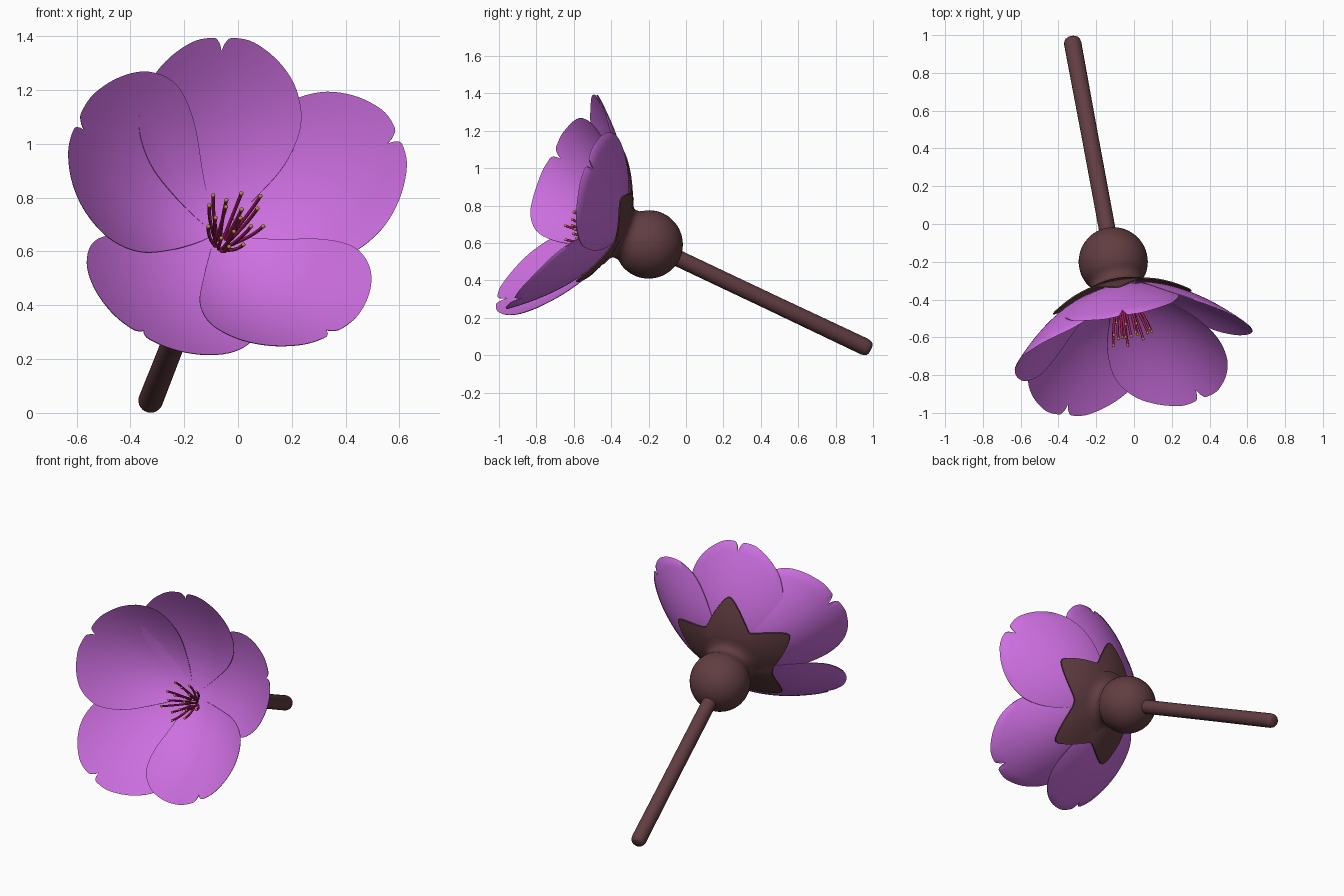
import bpy, bmesh, math
from mathutils import Vector, Matrix

if "Cube" in bpy.data.objects:
    bpy.data.objects.remove(bpy.data.objects["Cube"])

# Flower frame: local x/y across the bloom, local z along its facing axis
C = Vector((-0.11, -0.2, 0.593))
W = Vector((0.163, -0.9, 0.405)).normalized()
U = (Vector((1, 0, 0)) - W.x * W).normalized()
V = W.cross(U)
FRAME = Matrix((U, V, W)).transposed().to_4x4()
FRAME.translation = C


def material(name, rgb):
    m = bpy.data.materials.new(name)
    m.diffuse_color = (*rgb, 1)
    m.use_nodes = True
    m.node_tree.nodes["Principled BSDF"].inputs["Base Color"].default_value = m.diffuse_color
    return m


PURPLE = material("petal purple", (0.61, 0.16, 0.75))
BROWN = material("stem brown", (0.12, 0.047, 0.053))
MAGENTA = material("filament magenta", (0.36, 0.012, 0.10))
GOLD = material("anther gold", (0.50, 0.28, 0.05))


def finish(name, bm, mat, matrix=FRAME):
    bmesh.ops.recalc_face_normals(bm, faces=bm.faces[:])
    bm.transform(matrix)
    me = bpy.data.meshes.new(name)
    bm.to_mesh(me)
    bm.free()
    me.materials.append(mat)
    ob = bpy.data.objects.new(name, me)
    bpy.context.collection.objects.link(ob)
    bpy.ops.object.select_all(action='DESELECT')
    ob.select_set(True)
    bpy.context.view_layer.objects.active = ob
    bpy.ops.object.shade_smooth_by_angle(angle=math.radians(50))
    return ob


def lathe(name, profile, mat, matrix=FRAME, n=40):
    """Revolve (height, radius) points round local z, closing both ends."""
    bm = bmesh.new()
    rings = [[bm.verts.new((r * math.cos(2 * math.pi * i / n),
                            r * math.sin(2 * math.pi * i / n), t)) for i in range(n)]
             for t, r in profile]
    for a, b in zip(rings, rings[1:]):
        for i in range(n):
            j = (i + 1) % n
            bm.faces.new((a[i], a[j], b[j], b[i]))
    bm.faces.new(rings[0])
    bm.faces.new(rings[-1])
    return finish(name, bm, mat, matrix)


def fan_shell(name, rows, closed, mat, thick):
    """Closed thin shell from nested rows of points, fanned from the first point."""
    bm = bmesh.new()
    n = len(rows[1])
    count = n if closed else n - 1
    layers = []
    for dz in (0, -thick):
        top = bm.verts.new((rows[0][0], rows[0][1], rows[0][2] + dz))
        rv = [[bm.verts.new((p[0], p[1], p[2] + dz)) for p in row] for row in rows[1:]]
        layers.append((top, rv))
        for i in range(count):
            j = (i + 1) % n
            bm.faces.new((top, rv[0][i], rv[0][j]))
            for a, b in zip(rv, rv[1:]):
                bm.faces.new((a[i], b[i], b[j], a[j]))
    # rim joining the two layers
    loops = []
    for top, rv in layers:
        loop = list(rv[-1])
        if not closed:
            loop = [top] + [r[0] for r in rv[:-1]] + loop + [r[-1] for r in rv[-2::-1]]
        loops.append(loop)
    a, b = loops
    for i in range(len(a)):
        j = (i + 1) % len(a)
        bm.faces.new((a[i], a[j], b[j], b[i]))
    return finish(name, bm, mat)


def catmull(pts, steps):
    p = [Vector(q) for q in pts]
    out = []
    for i in range(len(p) - 1):
        a, b, c, d = p[max(i - 1, 0)], p[i], p[i + 1], p[min(i + 2, len(p) - 1)]
        for s in range(steps):
            t = s / steps
            out.append(0.5 * (2 * b + (c - a) * t + (2 * a - 5 * b + 4 * c - d) * t ** 2
                              + (3 * b - a - 3 * c + d) * t ** 3))
    return out + [p[-1]]


def cup(r, R, T):
    """Height of the bowl at radius r, reaching height T at radius R."""
    k = r / R
    return 0.18 + (T - 0.18) * k - 0.36 * k * (1 - k)


# Petals: angle, notch radius, notch height, edge curl, width
PETALS = {
    "petal_right": (23, 0.64, 0.55, 0.1, 0.99),
    "petal_top": (94, 0.585, 0.55, 0.0, 0.95),
    "petal_left": (158, 0.605, 0.54, 0.6, 1.07),
    "petal_lower_left": (240, 0.665, 0.53, 0.0, 1.08),
    "petal_lower_right": (303, 0.645, 0.57, 0.35, 1.0),
}
HALF = [(0.05, 0.04), (0.16, 0.14), (0.27, 0.25), (0.322, 0.37), (0.298, 0.49),
        (0.225, 0.585), (0.125, 0.650), (0.04, 0.667), (0.012, 0.654), (0, 0.63)]
half = catmull(HALF, 5)
outline = half + [Vector((-p.x, p.y)) for p in reversed(half[:-1])]

for name, (ang, R, T, curl, wid) in PETALS.items():
    ca, sa = math.cos(math.radians(ang)), math.sin(math.radians(ang))
    rows = [(0, 0, 0.18)]
    for s in range(1, 17):
        row = []
        for p in outline:
            x, y = p.x * wid * s / 16, p.y * R / 0.635 * s / 16
            t = cup(math.hypot(x, y), R, T) + curl * x * x
            row.append((y * ca + x * sa, y * sa - x * ca, t))
        rows.append(row)
    fan_shell(name, rows, False, PURPLE, 0.005)

# Star-shaped calyx hugging the back of the petals
N, STEPS = 120, 10
calyx = [[] for _ in range(STEPS)]
for i in range(N):
    th = 2 * math.pi * i / N
    ws = [(max(0, math.cos(th - math.radians(p[0]))) ** 8, p) for p in PETALS.values()]
    tot = sum(w for w, _ in ws)
    R = sum(w * p[1] for w, p in ws) / tot
    T = sum(w * p[2] for w, p in ws) / tot
    d = min(math.acos(max(-1, min(1, math.cos(th - math.radians(p[0])))))
            for p in PETALS.values()) / math.radians(38)
    d = math.sqrt(d * d + 0.006)
    edge = 0.255 + 0.165 * max(0, 1 - d) ** 1.5
    for s in range(STEPS):
        r = edge * (s + 1) / STEPS
        calyx[s].append((r * math.cos(th), r * math.sin(th), cup(r, R, T) - 0.024))
fan_shell("calyx", [(0, 0, 0.156)] + calyx, True, BROWN, 0.008)

# Round bulb with a neck flaring smoothly into the calyx
ball = [(-0.183 * math.cos(a), 0.183 * math.sin(a))
        for a in [math.radians(3 + 5 * i) for i in range(24)]]
lathe("bulb", ball + [(0.10, 0.15), (0.12, 0.141), (0.14, 0.14), (0.155, 0.146),
                      (0.168, 0.16), (0.178, 0.18), (0.185, 0.2), (0.168, 0.14),
                      (0.155, 0.02)], BROWN)

# Stem
end = Vector((-0.33, 0.985, 0.032))
axis = C - end
stem_frame = axis.to_track_quat('Z', 'Y').to_matrix().to_4x4()
stem_frame.translation = end
lathe("stem", [(0, 0.026), (0.006, 0.036), (0.018, 0.043), (0.035, 0.046),
               (0.6, 0.044), (axis.length - 0.1, 0.044)], BROWN, stem_frame, 24)

# Stamens: curved filaments with small anthers
cu = bpy.data.curves.new("filaments", 'CURVE')
cu.dimensions = '3D'
cu.bevel_depth = 0.0065
cu.bevel_resolution = 2
cu.use_fill_caps = True
cu.materials.append(MAGENTA)
bm = bmesh.new()
for i in range(17):
    a = i * 2.39996
    r = 0.13 * math.sqrt((i + 0.8) / 17)
    tip = Vector((0.025 + r * math.cos(a), -0.035 + r * math.sin(a),
                  0.41 + 0.03 * math.sin(i * 1.7)))
    base = Vector((0.02 + 0.02 * math.cos(a), -0.04 + 0.02 * math.sin(a), 0.17))
    sp = cu.splines.new('POLY')
    sp.points.add(8)
    for k in range(9):
        f = k / 8
        out = 1.5 * f - 0.5 * f * f
        p = Vector((base.x + (tip.x - base.x) * out, base.y + (tip.y - base.y) * out,
                    base.z + (tip.z - base.z) * f))
        sp.points[k].co = (*(FRAME @ p), 1)
    bmesh.ops.create_icosphere(bm, subdivisions=2, radius=0.008,
                               matrix=Matrix.Translation(tip))
finish("anthers", bm, GOLD)
fil = bpy.data.objects.new("filaments", cu)
bpy.context.collection.objects.link(fil)
bpy.ops.object.select_all(action='DESELECT')
fil.select_set(True)
bpy.context.view_layer.objects.active = fil
bpy.ops.object.convert(target='MESH')
bpy.ops.object.shade_smooth_by_angle(angle=math.radians(50))
